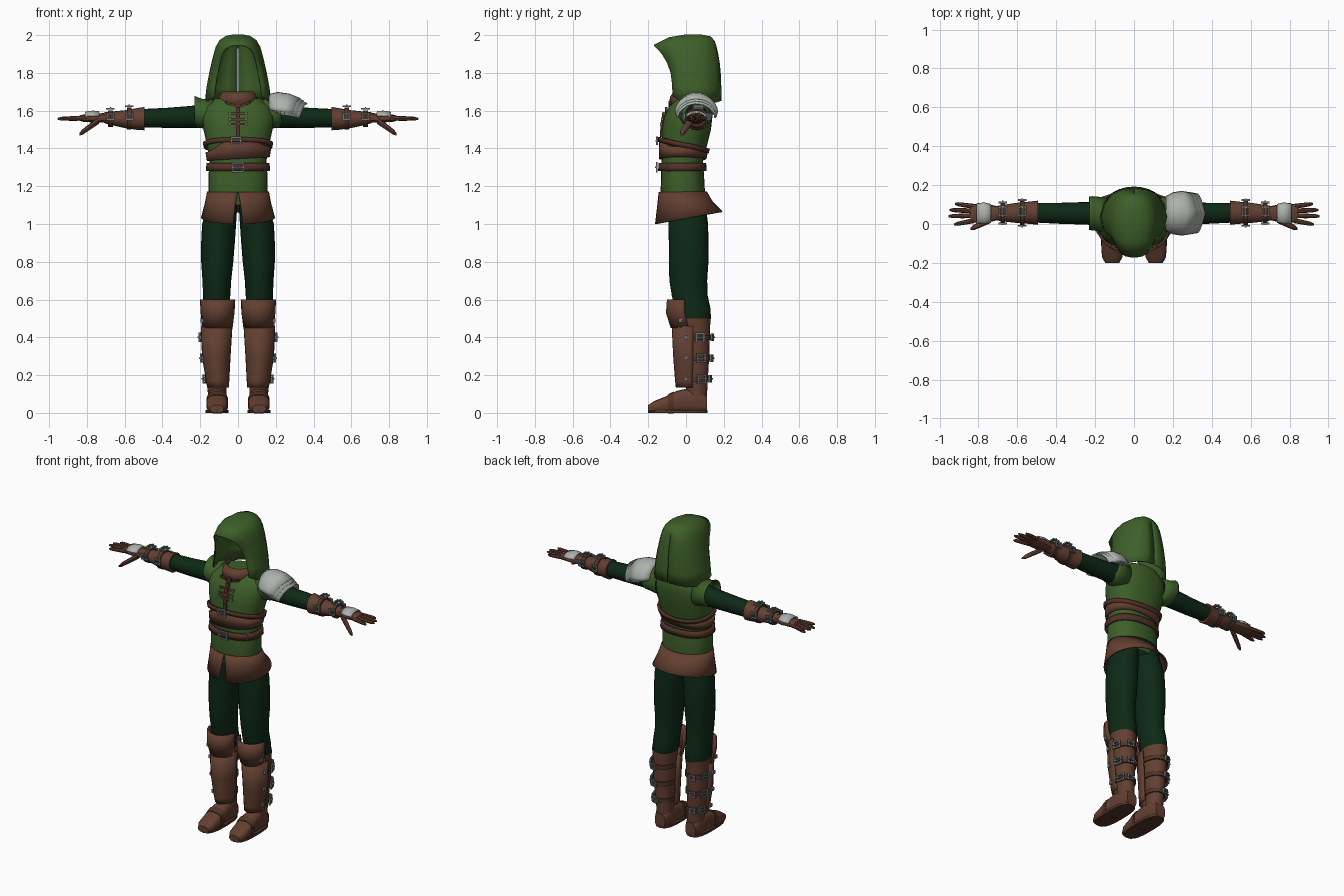
import bpy, bmesh, math
from mathutils import Vector, Matrix

if "Cube" in bpy.data.objects:
    bpy.data.objects.remove(bpy.data.objects["Cube"])

TAU = 2 * math.pi


def material(name, rgb):
    m = bpy.data.materials.new(name)
    m.diffuse_color = (*rgb, 1)
    m.use_nodes = True
    m.node_tree.nodes["Principled BSDF"].inputs["Base Color"].default_value = m.diffuse_color
    return m


GREEN = material("tunic green", (0.047, 0.115, 0.022))
DARK = material("dark green", (0.004, 0.022, 0.008))
BROWN = material("leather brown", (0.125, 0.050, 0.030))
DEEP = material("strap brown", (0.085, 0.032, 0.020))
PALE = material("plate grey", (0.42, 0.45, 0.42))
STEEL = material("buckle grey", (0.16, 0.19, 0.19))


def finish(name, bm, mat, mirror=False, thick=0, angle=40):
    bmesh.ops.recalc_face_normals(bm, faces=bm.faces)
    me = bpy.data.meshes.new(name)
    bm.to_mesh(me)
    bm.free()
    me.materials.append(mat)
    me.shade_smooth()
    me.set_sharp_from_angle(angle=math.radians(angle))
    ob = bpy.data.objects.new(name, me)
    bpy.context.collection.objects.link(ob)
    if thick:
        mod = ob.modifiers.new("thickness", 'SOLIDIFY')
        mod.thickness, mod.offset = thick, 0
    if mirror:
        ob.modifiers.new("mirror", 'MIRROR')
    return ob


def loft(name, rings, mat, closed=True, caps=True, **kw):
    """Skin a row of equal point rings."""
    bm = bmesh.new()
    vs = [[bm.verts.new(p) for p in r] for r in rings]
    n = len(vs[0])
    for a, b in zip(vs, vs[1:]):
        for i in range(n if closed else n - 1):
            j = (i + 1) % n
            bm.faces.new((a[i], a[j], b[j], b[i]))
    if closed and caps:
        bm.faces.new(vs[0])
        bm.faces.new(vs[-1])
    return finish(name, bm, mat, **kw)


def oval(ru, rv, n=20, span=TAU, p=2):
    """Points of a superellipse; a span under a full turn gives an arc centred on angle 0."""
    pw = lambda v: math.copysign(abs(v) ** (2 / p), v)
    cnt = n if span == TAU else n + 1
    angs = [-span / 2 + span * i / n for i in range(cnt)]
    return [(ru * pw(math.sin(a)), rv * pw(math.cos(a))) for a in angs]


def zring(z, cx, cy, rx, ry, **k):
    return [Vector((cx + u, cy - v, z)) for u, v in oval(rx, ry, **k)]


def xring(x, cy, cz, ry, rz, **k):
    return [Vector((x, cy + u, cz + v)) for u, v in oval(ry, rz, **k)]


def yring(y, cx, cz, rx, rz, **k):
    return [Vector((cx + u, y, cz + v)) for u, v in oval(rx, rz, **k)]


def boxes(name, items, mat, mirror=False):
    """items: (centre, size, 3x3 rotation or None)"""
    bm = bmesh.new()
    for c, s, r in items:
        m = Matrix.Translation(c) @ (r or Matrix.Identity(3)).to_4x4() @ Matrix.Diagonal((*s, 1))
        bmesh.ops.create_cube(bm, size=1, matrix=m)
    return finish(name, bm, mat, mirror, angle=20)


def buckle(c, normal, up, w, h, t=0.009):
    """Bars of a square frame with a tongue, facing along normal."""
    n = Vector(normal).normalized()
    u = Vector(up)
    u = (u - n * u.dot(n)).normalized()
    r = Matrix((u.cross(n), u, n)).transposed()
    bars = [((w / 2, 0, 0), (t, h + t, t)), ((-w / 2, 0, 0), (t, h + t, t)),
            ((0, h / 2, 0), (w, t, t)), ((0, -h / 2, 0), (w, t, t)),
            ((0, 0, t / 2), (w * 1.3, t * .8, t))]
    return [(Vector(c) + r @ Vector(p), s, r) for p, s in bars]


# Tunic: (z, centre y, half width, half depth)
BODY = [(1.10, -.015, .145, .11), (1.16, -.017, .157, .118), (1.25, -.018, .157, .114),
        (1.33, -.02, .150, .110), (1.42, -.008, .165, .120), (1.50, .002, .183, .130),
        (1.57, .012, .192, .128), (1.62, .025, .178, .115), (1.665, .035, .12, .09)]


def body_at(z):
    for a, b in zip(BODY, BODY[1:]):
        if z <= b[0]:
            t = (z - a[0]) / (b[0] - a[0])
            return [p + (q - p) * t for p, q in zip(a, b)][1:]
    return BODY[-1][1:]


def front(x, z, off=0.0):
    cy, rx, ry = body_at(z)
    return Vector((x, cy - ry * math.sqrt(max(0, 1 - (x / rx) ** 2)) - off, z))


loft("tunic", [zring(z, 0, cy, rx, ry, n=28, p=2.3) for z, cy, rx, ry in BODY], GREEN)
loft("shoulder_sleeve", [xring(.13, .04, 1.575, .09, .085), xring(.19, .053, 1.585, .085, .075),
                         xring(.215, .055, 1.59, .085, .078), xring(.23, .055, 1.60, .083, .075)],
     GREEN, caps=False, thick=.006, mirror=True)

# Hood: arched sections from the front peak to the back
ARCH = [(1, 0), (.95, .22), (.86, .45), (.76, .66), (.67, .82), (.55, .92), (.36, .98), (.15, 1)]
ARCH = ARCH + [(0, 1)] + [(-x, z) for x, z in reversed(ARCH)]
HOOD = [(-.17, 1.945, -.07, 1.675, .125), (-.09, 1.985, -.035, 1.655, .155), (0, 2.0, .04, 1.645, .172),
        (.08, 2.0, .105, 1.64, .152), (.13, 1.99, .157, 1.643, .112), (.15, 1.965, .178, 1.65, .06),
        (.155, 1.95, .184, 1.652, .003)]
loft("hood", [[Vector((w * fx, yb + (yt - yb) * fz ** 3, zb + (zt - zb) * fz)) for fx, fz in ARCH]
              for yt, zt, yb, zb, w in HOOD], GREEN, closed=False, thick=.007, angle=50)
loft("neck_wrap", [zring(1.63, 0, .02, .105, .105, span=3.4), zring(1.67, 0, .02, .095, .10, span=3.4),
                   zring(1.70, 0, .03, .08, .09, span=3.4)], BROWN, closed=False, thick=.01)


# Belts hugging the tunic; lo and hi give the edge heights for a frontness f in -1..1
def band(name, lo, hi, off, mat, n=40):
    rings = [[], []]
    for i in range(n):
        a = TAU * i / n
        for ring, fz in zip(rings, (lo, hi)):
            z = fz(math.cos(a), math.sin(a))
            cy, rx, ry = body_at(z)
            u, v = [math.copysign(abs(q) ** (2 / 2.3), q) for q in (math.sin(a), math.cos(a))]
            ring.append(Vector(((rx + off) * u, cy - (ry + off) * v, z)))
    loft(name, rings, mat, caps=False, thick=.012)


band("waist_belt", lambda f, s: 1.28, lambda f, s: 1.322, .010, DEEP)
band("chest_corset", lambda f, s: 1.345 + .01 * s, lambda f, s: 1.395 + .015 * s + .06 * max(0, f) ** 4, .008, BROWN)
band("slant_strap", lambda f, s: 1.405 + .03 * f, lambda f, s: 1.43 + .03 * f, .013, DEEP)
boxes("front_strap", [(front(0, z, .004), (.022, .012, .04), None) for z in (1.48, 1.51, 1.54, 1.57, 1.60, 1.63)], DEEP)
boxes("chest_clasps", [(front(s * .025, z, .008), (.045, .012, .012), None)
                       for z in (1.53, 1.555, 1.585) for s in (-1, 1)], BROWN)
boxes("clasp_rivets", [(front(s * .045, z, .012), (.012, .012, .016), None)
                       for z in (1.53, 1.555, 1.585) for s in (-1, 1)], STEEL)
boxes("collar_ties", [(front(s * .03, 1.63, .006), (.075, .012, .012), Matrix.Rotation(s * -.4, 3, 'Y'))
                      for s in (-1, 1)], DEEP)
boxes("body_buckles", buckle(front(0, 1.30, .024), (0, -1, 0), (0, 0, 1), .055, .045)
      + buckle(front(-.01, 1.44, .026), (0, -1, 0), (0, 0, 1), .05, .036)
      + [(front(.135, 1.30, .022), (.012, .02, .046), None)], STEEL)

# Flared skirt, split in front, with a higher back hem
skirt = [zring(1.17, 0, -.017, .160, .124, n=32), zring(1.10, 0, -.005, .172, .143, n=32),
         zring(1.0, 0, .015, .192, .175, n=32)]
for k, ring in enumerate(skirt):
    skirt[k] = ring[16:] + ring[:16] + [ring[16].copy()]
    skirt[k][0].x, skirt[k][-1].x = (.002 + .012 * k, -.002 - .012 * k)
    for p in skirt[k]:
        p.z += (0, .02, .065)[k] * (p.y + .16) / .35
loft("leather_skirt", skirt, BROWN, closed=False, thick=.008)

# Trouser legs
loft("trouser_leg", [zring(*r) for r in (
    (1.13, .075, .0, .073, .10), (1.0, .10, .012, .09, .105), (.9, .106, .014, .089, .105),
    (.8, .11, .014, .085, .105), (.7, .112, .012, .076, .10), (.62, .113, .02, .072, .095),
    (.55, .115, .035, .072, .095), (.50, .117, .04, .073, .092), (.47, .118, .042, .066, .08))], DARK, mirror=True)

# Boots
SHAFT = [(.50, .12, .042, .073, .088), (.44, .12, .042, .069, .085), (.32, .12, .048, .064, .076),
         (.20, .115, .053, .054, .064), (.11, .11, .057, .050, .055), (.03, .11, .057, .048, .053)]
loft("boot_shaft", [zring(*r) for r in SHAFT], BROWN, mirror=True)
loft("boot_foot", [yring(*r, p=2.8) for r in (
    (.112, .11, .045, .036, .045), (.08, .11, .06, .05, .06), (0, .11, .064, .05, .064),
    (-.05, .11, .058, .053, .058), (-.11, .111, .043, .057, .043), (-.17, .112, .031, .053, .031),
    (-.20, .112, .022, .036, .020))], BROWN, mirror=True)
loft("boot_sole", [zring(z, .111, -.043, .06, .158, p=2.8) for z in (0, .016)], DEEP, mirror=True)
loft("foot_strap", [yring(y, .11, cz, .058, cz + .004, p=2.8) for y, cz in ((-.095, .047), (-.065, .055))],
     DEEP, mirror=True)
loft("shin_plate", [zring(*r, span=3.3, n=12) for r in (
    (.46, .113, .03, .078, .10), (.30, .115, .03, .070, .092), (.17, .108, .028, .056, .08),
    (.135, .105, .03, .052, .078))], BROWN, closed=False, thick=.012, mirror=True)
loft("knee_guard", [zring(*r, span=3.0, n=8) for r in (
    (.60, .108, .0, .088, .095), (.53, .108, .0, .084, .10), (.45, .11, .02, .076, .095))],
    BROWN, closed=False, thick=.012, mirror=True, angle=25)
studs, leg_buckles = [], []
for k, (z, cx, cy, rx, ry) in enumerate(((.40, .12, .044, .068, .083), (.29, .119, .05, .062, .074),
                                        (.18, .114, .054, .053, .062))):
    loft(f"boot_strap_{k + 1}", [zring(z + d, cx, cy, rx + .007, ry + .007) for d in (-.013, .013)], DEEP, mirror=True)
    leg_buckles += buckle((cx + rx + .008, cy + .03, z), (1, .35, 0), (0, 0, 1), .042, .04)
    leg_buckles += buckle((cx + .02, cy + ry + .012, z), (.3, 1, 0), (0, 0, 1), .034, .03)
    studs.append(((cx + rx + .010, .0, z), (.012, .02, .022), None))
studs.append(((.19, -.03, .49), (.016, .018, .022), None))
boxes("boot_buckles", leg_buckles, STEEL, mirror=True)
boxes("boot_studs", studs, STEEL, mirror=True)

# Arms, gauntlets and hands
loft("sleeve_arm", [xring(*r) for r in ((.14, .05, 1.575, .06, .065), (.25, .055, 1.567, .058, .058),
     (.38, .055, 1.562, .054, .053), (.52, .058, 1.56, .050, .048))], DARK, mirror=True)
loft("gauntlet", [xring(*r, n=16) for r in (
    (.495, .058, 1.558, .062, .062), (.53, .058, 1.556, .058, .058), (.60, .057, 1.555, .052, .047),
    (.68, .056, 1.56, .042, .034), (.71, .056, 1.563, .036, .028))], BROWN, mirror=True)
loft("palm", [xring(*r, n=12, p=2.6) for r in ((.69, .056, 1.563, .034, .026), (.75, .055, 1.560, .046, .024),
     (.82, .055, 1.560, .048, .019), (.84, .055, 1.560, .044, .014))], BROWN, mirror=True)


def digit(name, a, b, r):
    a, b = Vector(a), Vector(b)
    loft(name, [xring(*(a + (b - a) * t), r * k, r * k, n=8)
                for t, k in ((0, 1.1), (.5, 1), (.85, .85), (1, .4))], BROWN, mirror=True)


for k, (y0, y1, x1) in enumerate(((.018, -.002, .925), (.043, .04, .955), (.067, .072, .95), (.09, .104, .92))):
    digit(f"finger_{k + 1}", (.82, y0, 1.56), (x1, y1, 1.557), .012)
digit("thumb", (.735, .025, 1.55), (.84, -.025, 1.475), .017)
loft("hand_plate", [xring(*r, span=2.6, n=10) for r in (
    (.735, .055, 1.562, .046, .032), (.77, .055, 1.562, .054, .034), (.81, .055, 1.562, .05, .028))],
    PALE, closed=False, thick=.008, mirror=True)
arm_buckles = []
for k, (x, ry, rz) in enumerate(((.575, .056, .052), (.675, .044, .038))):
    loft(f"wrist_strap_{k + 1}", [xring(x + d, .057, 1.558, ry + .006, rz + .006) for d in (-.012, .012)],
         DEEP, mirror=True)
    arm_buckles += buckle((x, .065, 1.564 + rz + .008), (0, 0, 1), (1, 0, 0), .045, .036)
    for s in (-1, 1):
        arm_buckles += buckle((x, .057 + s * (ry + .010), 1.568), (0, s, 0), (1, 0, 0), .03, .034)
boxes("wrist_buckles", arm_buckles, STEEL, mirror=True)

# Layered pauldron on one shoulder, each layer reaching further and lower, with a pointed rim
for k in range(3):
    rows = []
    for x, cz, ry, rz in ((.165, 1.60, .085, .085), (.20, 1.59, .105, .105), (.245, 1.585, .112, .102),
                          (.29, 1.575, .105, .088)):
        ring = xring(x + .018 * k, .055, cz - .010 * k, ry - .003 * k, rz - .003 * k, span=3.0, n=14)
        for i, p in enumerate(ring):
            p.x += .04 * (1 - abs(i - 7) / 7) * (x - .165) / .125
        rows.append(ring)
    loft(f"pauldron_layer_{k + 1}", rows, PALE, closed=False, thick=.007)
